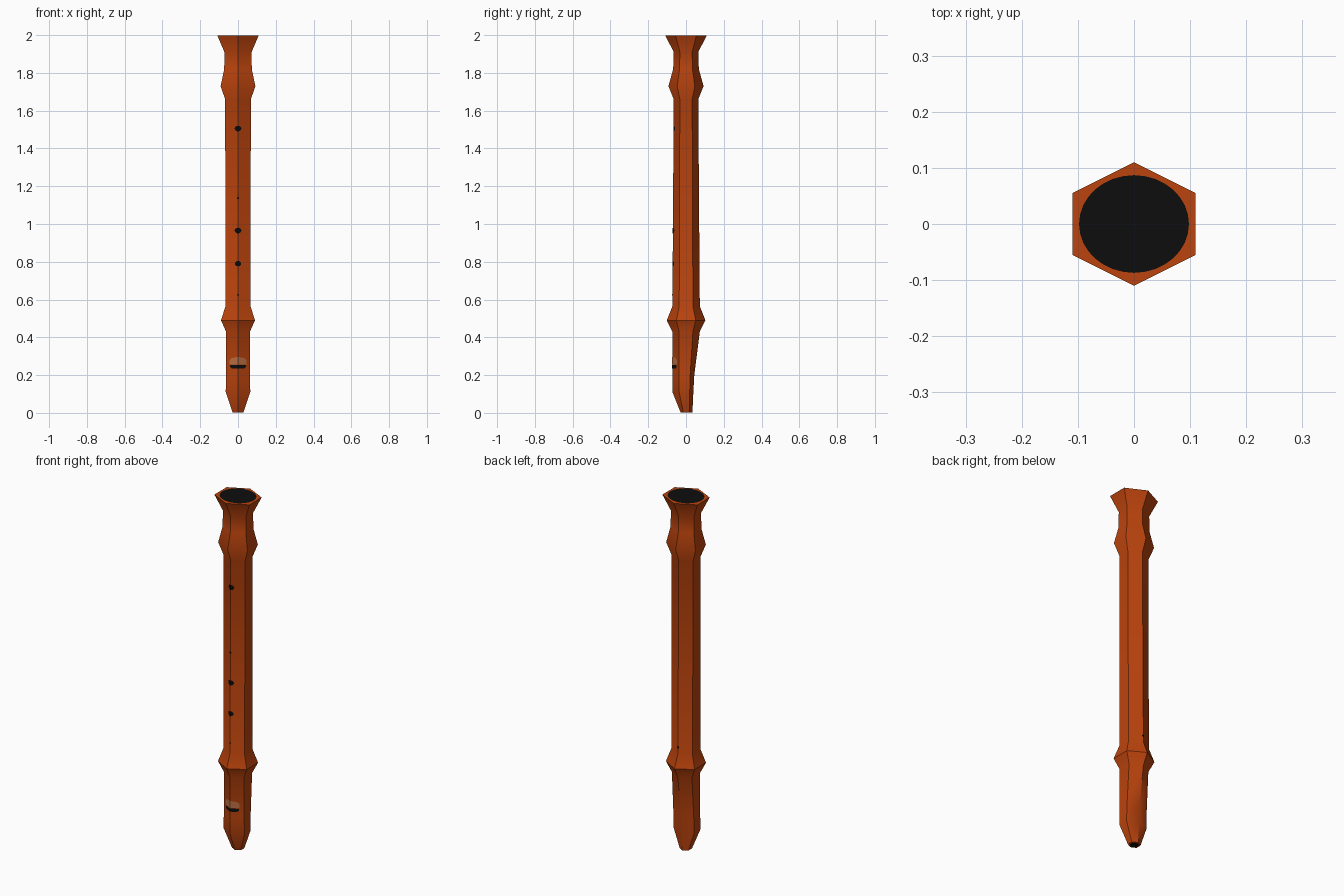
import bpy, bmesh, math

if "Cube" in bpy.data.objects:
    bpy.data.objects.remove(bpy.data.objects["Cube"])


def material(name, rgb):
    m = bpy.data.materials.new(name)
    m.diffuse_color = (*rgb, 1)
    m.use_nodes = True
    m.node_tree.nodes["Principled BSDF"].inputs["Base Color"].default_value = m.diffuse_color
    return m


WOOD = material("red_brown_wood", (0.50, 0.057, 0.004))
DARK = material("black_bore", (0.004, 0.004, 0.004))
TAN = material("tan_ramp", (0.50, 0.16, 0.055))

# Rings: height, half width in x, front depth, back depth
RINGS = [
    (0.001, 0.028, 0.028, 0.034),
    (0.11, 0.065, 0.072, 0.039),
    (0.20, 0.064, 0.072, 0.044),
    (0.43, 0.063, 0.072, 0.073),
    (0.49, 0.090, 0.102, 0.103),
    (0.565, 0.066, 0.072, 0.073),
    (1.66, 0.068, 0.065, 0.065),
    (1.73, 0.092, 0.093, 0.093),
    (1.82, 0.073, 0.068, 0.068),
    (1.91, 0.072, 0.065, 0.065),
    (1.999, 0.110, 0.110, 0.110),
]


def finish(name, bm, mat):
    mesh = bpy.data.meshes.new(name)
    bm.to_mesh(mesh)
    bm.free()
    mesh.materials.append(mat)
    ob = bpy.data.objects.new(name, mesh)
    bpy.context.collection.objects.link(ob)
    return ob


def ring_at(z):
    for a, b in zip(RINGS, RINGS[1:]):
        if a[0] <= z <= b[0]:
            t = (z - a[0]) / (b[0] - a[0])
            return [p + (q - p) * t for p, q in zip(a, b)]


# Six-sided body with a ridge along the front and back
bm = bmesh.new()
loops = []
for z, w, f, b in RINGS:
    pts = [(0, -f), (w, -f / 2), (w, b / 2), (0, b), (-w, b / 2), (-w, -f / 2)]
    loops.append([bm.verts.new((x, y, z)) for x, y in pts])
for lo, hi in zip(loops, loops[1:]):
    for i in range(6):
        j = (i + 1) % 6
        bm.faces.new((lo[i], lo[j], hi[j], hi[i]))
bm.faces.new(loops[0][::-1])
bm.faces.new(loops[-1])
body = finish("flute_body", bm, WOOD)
bpy.context.view_layer.objects.active = body
body.select_set(True)
bpy.ops.object.shade_smooth_by_angle(angle=math.radians(40))


# Thin patch folded over the front or back ridge; outline is its right half
def patch(name, outline, mat, back=False):
    bm = bmesh.new()
    for side in (1, -1):
        vs = []
        for x, z in outline:
            _, w, f, b = ring_at(z)
            y = (b if back else f) * (1 - 0.5 * x / w) + 0.0012
            vs.append(bm.verts.new((side * x, y if back else -y, z)))
        if (side < 0) != back:
            vs.reverse()
        bm.faces.new(vs)
    finish(name, bm, mat)


def hole(name, z, rx, rz, back=False):
    arc = [-math.pi / 2 + math.pi * i / 6 for i in range(7)]
    patch(name, [(max(0, rx * math.cos(a)), z + rz * math.sin(a)) for a in arc],
          DARK, back)


# Finger holes and thumb hole
for i, (z, r) in enumerate([(1.505, 0.018), (1.137, 0.006), (0.965, 0.018),
                            (0.79, 0.017), (0.625, 0.005)]):
    hole(f"finger_hole_{i + 1}", z, r, r * 0.85)
hole("thumb_hole", 0.60, 0.006, 0.008, back=True)

# Sound window: black slot below a tan ramp
patch("window_slot", [(0, 0.235), (0.032, 0.235), (0.042, 0.243),
                      (0.042, 0.253), (0, 0.253)], DARK)
patch("window_ramp", [(0, 0.255), (0.044, 0.257), (0.044, 0.280),
                      (0.034, 0.290), (0, 0.297)], TAN)


# Dark bore openings on both ends
def bore(name, z, y, rx, ry):
    bm = bmesh.new()
    vs = [bm.verts.new((rx * math.cos(a), y + ry * math.sin(a), z))
          for a in (math.tau * i / 32 for i in range(32))]
    bm.faces.new(vs if z > 1 else vs[::-1])
    finish(name, bm, DARK)


bore("top_bore", 2.0, 0, 0.098, 0.087)
bore("mouth_opening", 0.0, 0.003, 0.022, 0.021)
